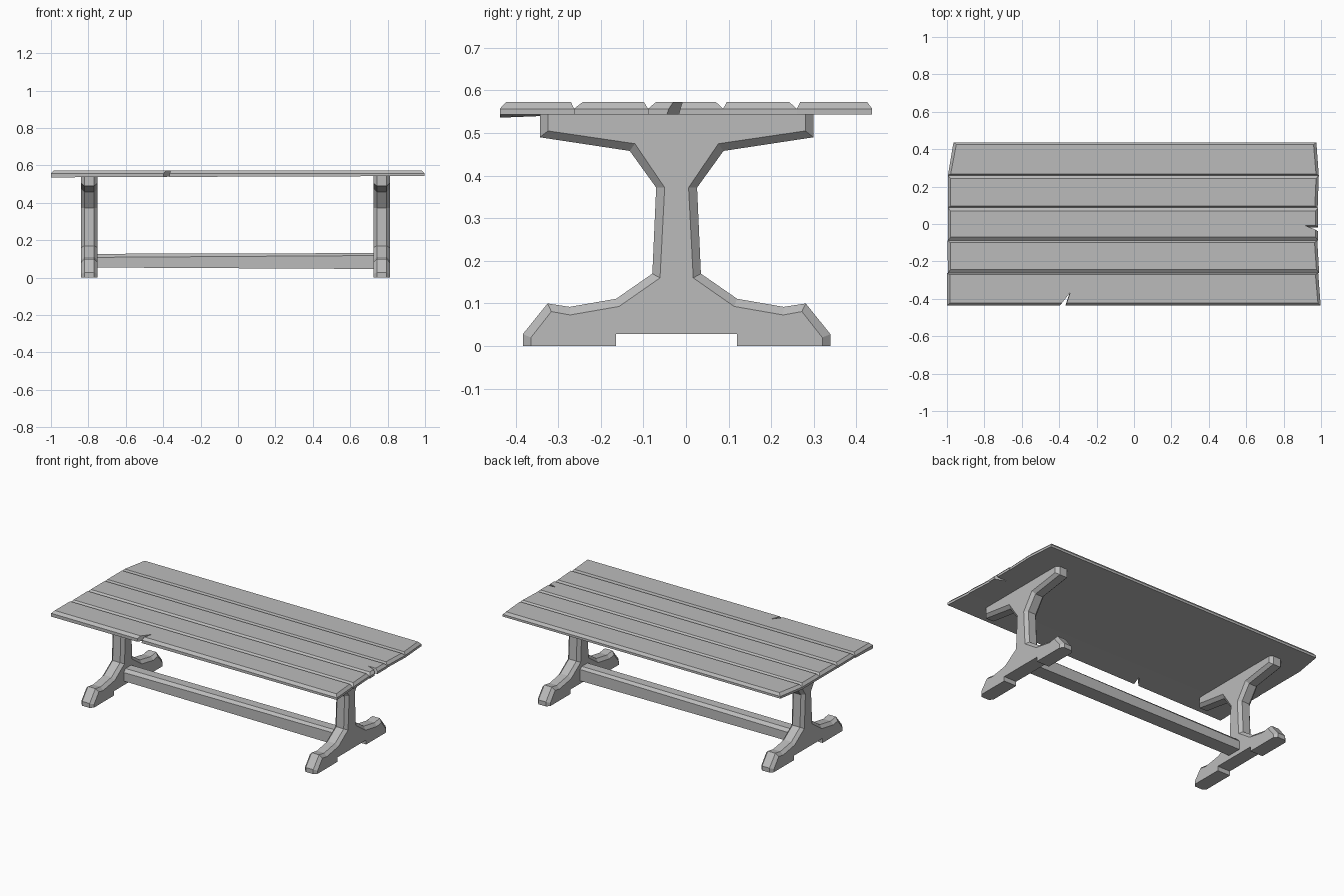
import bpy
import bmesh

cube = bpy.data.objects.get("Cube")
if cube:
    bpy.data.objects.remove(cube, do_unlink=True)

wood = bpy.data.materials.new("grey_wood")
wood.use_nodes = True
GREY = (0.5, 0.5, 0.5, 1.0)
wood.diffuse_color = GREY
wood.node_tree.nodes["Principled BSDF"].inputs["Base Color"].default_value = GREY


def loft(name, rings):
    """Closed solid through rings that all have the same number of points."""
    bm = bmesh.new()
    loops = [[bm.verts.new(p) for p in ring] for ring in rings]
    for a, b in zip(loops, loops[1:]):
        for i in range(len(a)):
            j = (i + 1) % len(a)
            bm.faces.new((a[i], a[j], b[j], b[i]))
    bm.faces.new(loops[0][::-1])
    bm.faces.new(loops[-1])
    bmesh.ops.recalc_face_normals(bm, faces=bm.faces)
    mesh = bpy.data.meshes.new(name)
    bm.to_mesh(mesh)
    bm.free()
    mesh.materials.append(wood)
    obj = bpy.data.objects.new(name, mesh)
    bpy.context.collection.objects.link(obj)
    return obj


def cut_split(plank, name, low, high):
    """Cut a slanted triangular crack, low and high being its (x, y) corners."""
    cutter = loft(name, [[(x, y, 0.50) for x, y in low],
                         [(x, y, 0.62) for x, y in high]])
    cutter.hide_render = True
    cutter.hide_viewport = True
    cutter.display_type = 'WIRE'
    mod = plank.modifiers.new("split", 'BOOLEAN')
    mod.operation = 'DIFFERENCE'
    mod.solver = 'EXACT'
    mod.object = cutter


# Trestle legs: half profiles as (distance from centre, height), mirrored
LEG_Y = -0.022
NOTCH = [(0.142, 0.028), (0.142, 0)]
OUTER = NOTCH + [(0.361, 0), (0.361, 0.028), (0.303, 0.1), (0.251, 0.092),
                 (0.142, 0.111), (0.057, 0.17), (0.048, 0.372),
                 (0.11, 0.458), (0.321, 0.49), (0.321, 0.545)]
INNER = NOTCH + [(0.342, 0), (0.342, 0.02), (0.294, 0.081), (0.25, 0.073),
                 (0.135, 0.093), (0.039, 0.16), (0.028, 0.372),
                 (0.098, 0.475), (0.302, 0.505), (0.302, 0.545)]


def leg_ring(x, half):
    right = [(x, LEG_Y + d, z) for d, z in half]
    left = [(x, LEG_Y - d, z) for d, z in reversed(half)]
    return right + left


for name, x in (("right_leg", -0.795), ("left_leg", 0.768)):
    loft(name, [leg_ring(x - 0.044, INNER), leg_ring(x - 0.026, OUTER),
                leg_ring(x + 0.026, OUTER), leg_ring(x + 0.044, INNER)])


# Stretcher beam with a chamfered top, slightly uneven along its length
def beam_ring(x, bottom, shoulder, top):
    return [(x, LEG_Y - 0.045, bottom), (x, LEG_Y + 0.045, bottom),
            (x, LEG_Y + 0.045, shoulder), (x, LEG_Y + 0.028, top),
            (x, LEG_Y - 0.028, top), (x, LEG_Y - 0.045, shoulder)]


loft("stretcher_beam", [beam_ring(-0.77, 0.054, 0.108, 0.127),
                        beam_ring(0.75, 0.046, 0.118, 0.131)])

# Tabletop planks: y edges, y edges of the top face, and x ends front and back
PLANKS = [
    ("front_plank", (-0.437, -0.263), (-0.422, -0.27), (-1, 0.998), (-1, 0.985)),
    ("front_middle_plank", (-0.263, -0.089), (-0.242, -0.099), (-0.995, 0.99), (-0.997, 0.98)),
    ("centre_plank", (-0.089, 0.087), (-0.07, 0.07), (-0.995, 0.985), (-0.995, 0.985)),
    ("back_middle_plank", (0.087, 0.26), (0.096, 0.242), (-0.995, 0.982), (-0.995, 0.988)),
    ("back_plank", (0.26, 0.437), (0.268, 0.425), (-0.995, 0.988), (-0.965, 0.975)),
]
planks = {}
for name, (y0, y1), (t0, t1), (fl, fr), (bl, br) in PLANKS:
    e = 0.015
    sag = 0.007 if name == "front_plank" else 0
    planks[name] = loft(name, [
        [(fl, y0, 0.543 - sag), (fr, y0, 0.543), (br, y1, 0.543), (bl, y1, 0.543)],
        [(fl, y0, 0.557), (fr, y0, 0.557), (br, y1, 0.557), (bl, y1, 0.557)],
        [(fl + e, t0, 0.573), (fr - e, t0, 0.573), (br - e, t1, 0.573), (bl + e, t1, 0.573)],
    ])

# Cracks in the front edge and in the end of the centre plank
cut_split(planks["front_plank"], "front_split_cutter",
          [(-0.42, -0.46), (-0.378, -0.46), (-0.347, -0.365)],
          [(-0.41, -0.46), (-0.368, -0.46), (-0.337, -0.365)])
cut_split(planks["centre_plank"], "end_split_cutter",
          [(1.02, -0.072), (1.02, -0.03), (0.915, -0.03)],
          [(1.02, -0.035), (1.02, 0.005), (0.915, 0.005)])
